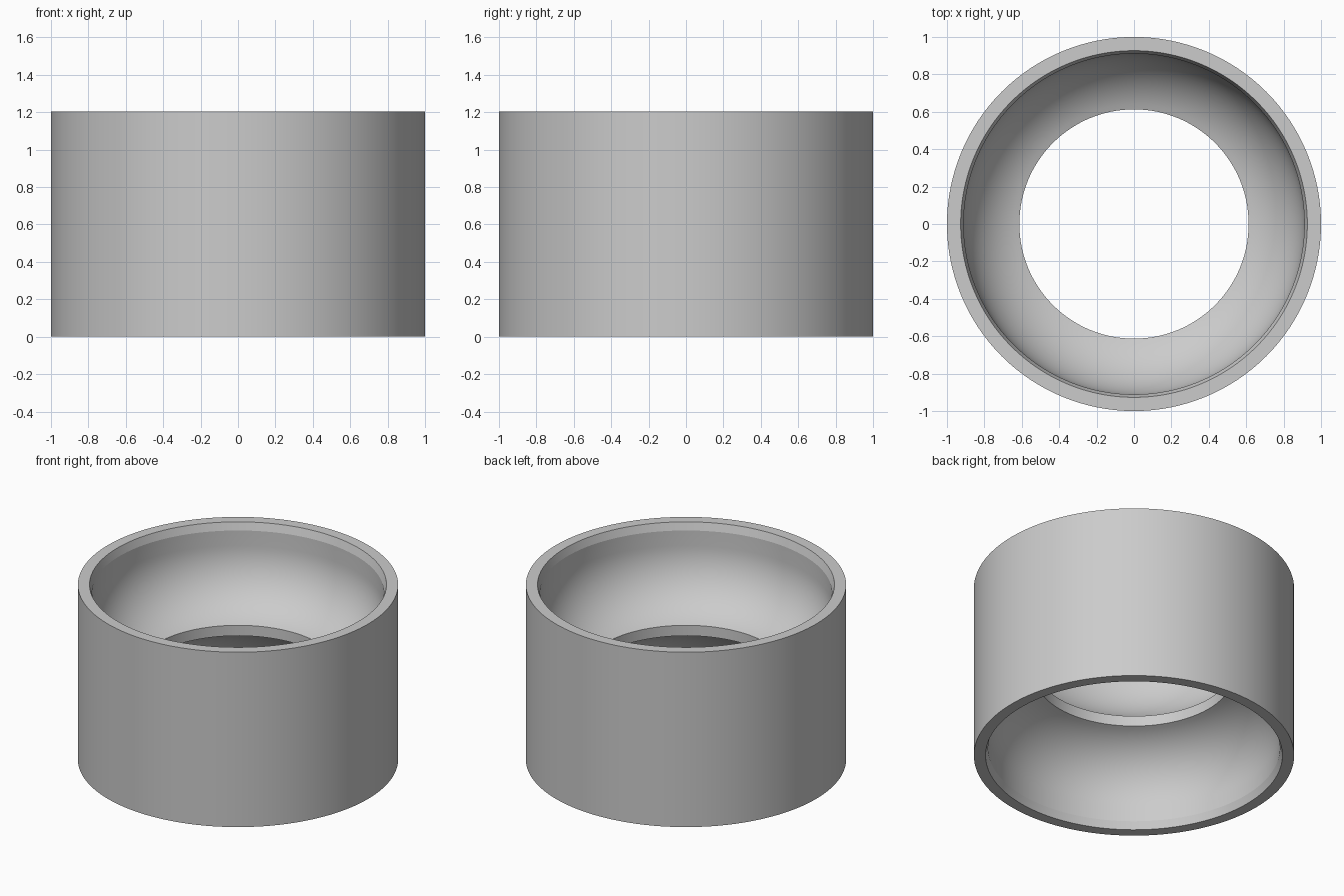
import bpy, bmesh
from math import radians, sin, cos, pi

if "Cube" in bpy.data.objects:
    bpy.data.objects.remove(bpy.data.objects["Cube"])

HEIGHT = 1.205
MID = HEIGHT / 2
SEGMENTS = 128
LAND = 0.036          # half height of the narrow inner land
BORE = 0.613
WALL = 0.911          # radius of the straight inner wall

grey = bpy.data.materials.new("plain grey")
grey.use_nodes = True
colour = (0.6, 0.6, 0.6, 1)
grey.diffuse_color = colour
grey.node_tree.nodes["Principled BSDF"].inputs["Base Color"].default_value = colour

# Upper half of the section as (radius, height above the middle):
# land edge, then a fillet that rises until it is tangent to the straight wall
START, END, STEPS = radians(18), radians(90), 18
fillet = (WALL - BORE) / (1 - sin(START))
half = [(BORE, LAND)]
for i in range(1, STEPS + 1):
    a = START + (END - START) * i / STEPS
    half.append((BORE + fillet * (sin(a) - sin(START)),
                 LAND + fillet * (cos(START) - cos(a))))
# Straight wall, lead-in chamfer and flat rim
half += [(WALL, MID - 0.052), (0.927, MID), (1.0, MID)]

# Mirror the half section into a closed loop
section = half + [(r, -z) for r, z in reversed(half)]
crease_rings = {0, len(half) - 3, len(half) - 2, len(half) - 1}
crease_rings |= {len(section) - 1 - i for i in crease_rings}

# Revolve the section
bm = bmesh.new()
rings = []
for r, z in section:
    rings.append([bm.verts.new((r * cos(2 * pi * k / SEGMENTS),
                                r * sin(2 * pi * k / SEGMENTS), z + MID))
                  for k in range(SEGMENTS)])
for i, ring in enumerate(rings):
    after = rings[(i + 1) % len(rings)]
    for k in range(SEGMENTS):
        n = (k + 1) % SEGMENTS
        bm.faces.new((ring[k], ring[n], after[n], after[k]))
bmesh.ops.recalc_face_normals(bm, faces=bm.faces)
for face in bm.faces:
    face.smooth = True

# Keep the rim, chamfer and land edges crisp
for i in crease_rings:
    for k in range(SEGMENTS):
        bm.edges.get((rings[i][k], rings[i][(k + 1) % SEGMENTS])).smooth = False

mesh = bpy.data.meshes.new("ring_body")
bm.to_mesh(mesh)
bm.free()
mesh.materials.append(grey)
body = bpy.data.objects.new("ring_body", mesh)
bpy.context.collection.objects.link(body)
